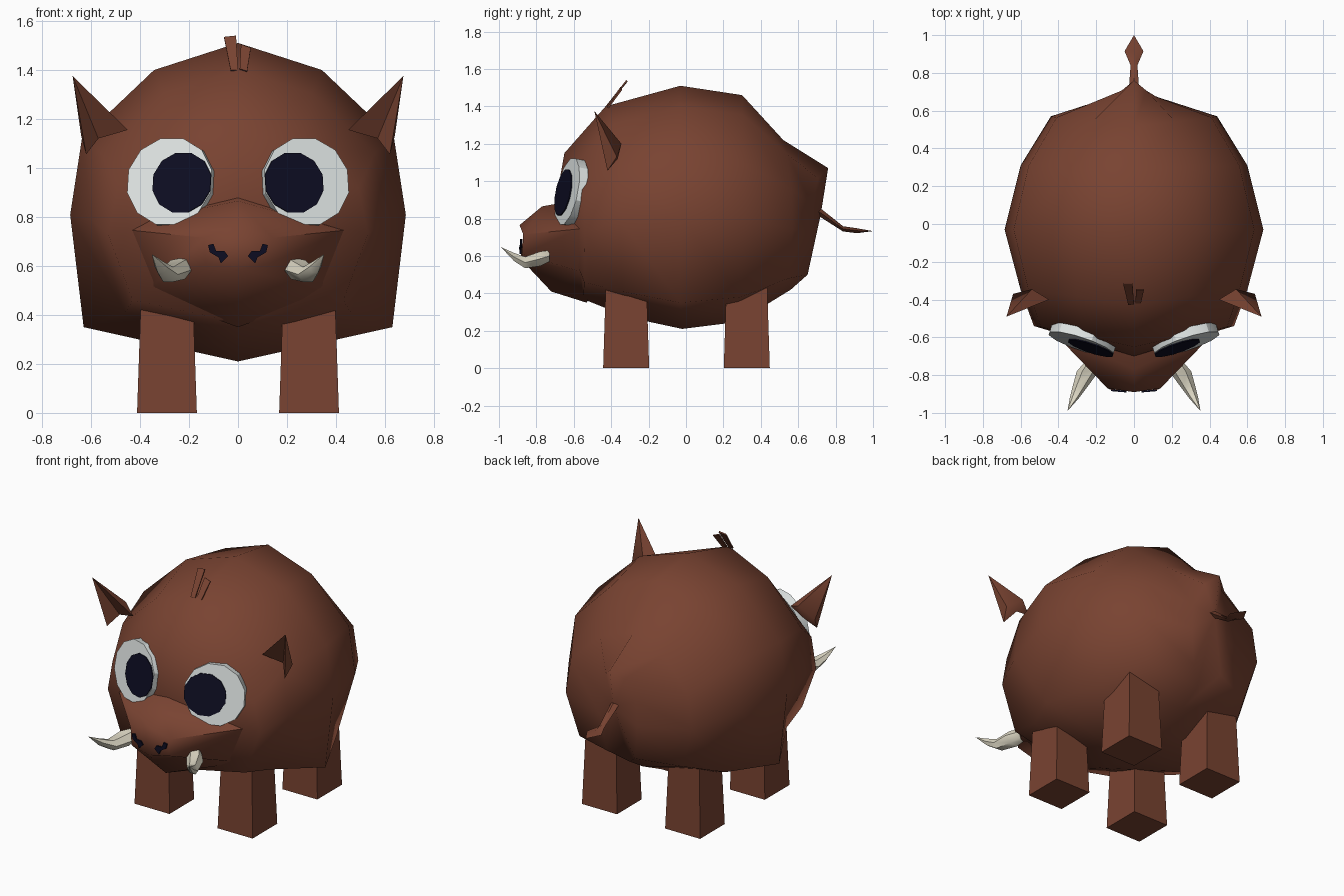
import bpy, bmesh, math
from mathutils import Vector

if "Cube" in bpy.data.objects:
    bpy.data.objects.remove(bpy.data.objects["Cube"])


def material(name, rgb):
    m = bpy.data.materials.new(name)
    m.diffuse_color = (*rgb, 1)
    m.use_nodes = True
    m.node_tree.nodes["Principled BSDF"].inputs["Base Color"].default_value = m.diffuse_color
    return m


BROWN = material("brown hide", (0.19, 0.056, 0.031))
WHITE = material("eye white", (0.74, 0.78, 0.77))
NAVY = material("dark navy", (0.004, 0.004, 0.016))
IVORY = material("ivory", (0.72, 0.68, 0.55))


def make(name, verts, faces, mat, angle=50):
    bm = bmesh.new()
    vs = [bm.verts.new(v) for v in verts]
    for f in faces:
        bm.faces.new([vs[i] for i in f])
    bmesh.ops.recalc_face_normals(bm, faces=bm.faces)
    me = bpy.data.meshes.new(name)
    bm.to_mesh(me)
    bm.free()
    me.materials.append(mat)
    ob = bpy.data.objects.new(name, me)
    bpy.context.collection.objects.link(ob)
    bpy.ops.object.select_all(action='DESELECT')
    bpy.context.view_layer.objects.active = ob
    ob.select_set(True)
    bpy.ops.object.shade_smooth_by_angle(angle=math.radians(angle))
    return ob


def loft(name, rings, mat, start=None, end=None, angle=50):
    """Skin equal rings; close each end with a fan to a point or one flat face."""
    n = len(rings[0])
    verts = [v for r in rings for v in r]
    faces = [(k * n + i, k * n + (i + 1) % n, (k + 1) * n + (i + 1) % n, (k + 1) * n + i)
             for k in range(len(rings) - 1) for i in range(n)]
    for base, tip in ((0, start), ((len(rings) - 1) * n, end)):
        if tip is None:
            faces.append([base + i for i in range(n)])
        else:
            verts.append(tip)
            faces += [(base + i, base + (i + 1) % n, len(verts) - 1) for i in range(n)]
    return make(name, verts, faces, mat, angle)


def mirrored_ring(half):
    """Half outline from top centre to bottom centre -> full ring."""
    return half + [(-x, y, z) for x, y, z in half[-2:0:-1]]


# Body: half width, side y, top (y, z), bottom (y, z), lower corner (x, z)
sections = [
    (0.53, -0.54, (-0.65, 1.15), (-0.55, 0.37), (0.43, 0.46)),
    (0.60, -0.35, (-0.43, 1.40), (-0.30, 0.27), (0.46, 0.41)),
    (0.685, -0.03, (-0.03, 1.51), (-0.02, 0.21), (0.63, 0.35)),
    (0.60, 0.31, (0.30, 1.46), (0.22, 0.24), (0.48, 0.38)),
    (0.44, 0.57, (0.52, 1.22), (0.43, 0.34), (0.36, 0.48)),
    (0.13, 0.67, (0.76, 1.07), (0.56, 0.42), (0.10, 0.50)),
]
rings = []
for w, sy, (ty, tz), (by, bz), (cx, cz) in sections:
    h = tz - bz
    pts = [(0, tz), (0.5 * w, bz + 0.915 * h), (0.93 * w, bz + 0.70 * h),
           (w, bz + 0.46 * h), (cx, cz), (0, bz)]
    half = []
    for x, z in pts:
        mid = by + (ty - by) * (z - bz) / h
        half.append((x, mid + (sy - mid) * x / w, z))
    rings.append(mirrored_ring(half))
loft("body", rings, BROWN, (0, -0.70, 0.87), (0, 0.72, 0.82), 70)

# Snout
snout = [
    [(0, -0.66, 0.885), (0.47, -0.53, 0.77), (0.39, -0.48, 0.49), (0, -0.53, 0.35)],
    [(0, -0.77, 0.865), (0.43, -0.57, 0.745), (0.35, -0.56, 0.515), (0, -0.72, 0.41)],
    [(0, -0.89, 0.765), (0.14, -0.87, 0.715), (0.13, -0.875, 0.61), (0, -0.885, 0.585)],
]
loft("snout", [mirrored_ring(r) for r in snout], BROWN, angle=60)


def plate(name, outline, back, mat):
    a = [Vector(p) for p in outline]
    loft(name, [a, [p + Vector(back) for p in a]], mat, angle=30)


def disc(name, centre, normal, radius, depth, mat):
    q = Vector(normal).to_track_quat('Z', 'Y')
    out = [Vector(centre) + q @ Vector((radius * math.cos(t), radius * math.sin(t), 0))
           for t in (math.tau * (i + 0.5) / 12 for i in range(12))]
    plate(name, out, -Vector(normal).normalized() * depth, mat)


def tube(name, path, mat, sides=6):
    """Path of (x, y, z, x radius, z radius); the last point is the tip."""
    rs = [[(x + rx * math.cos(math.tau * i / sides), y, z + rz * math.sin(math.tau * i / sides))
           for i in range(sides)] for x, y, z, rx, rz in path[:-1]]
    return loft(name, rs, mat, end=path[-1][:3])


for s, side in ((-1, "left"), (1, "right")):
    # Eyes
    n = (s * 0.33, -1, 0.2)
    disc(f"eye_{side}", (s * 0.28, -0.635, 0.945), n, 0.185, 0.05, WHITE)
    disc(f"pupil_{side}", (s * 0.23, -0.659, 0.94), n, 0.128, 0.009, NAVY)

    # Nostrils
    shape = [(0.04, 0.64), (0.07, 0.61), (0.08, 0.635), (0.115, 0.655),
             (0.122, 0.685), (0.10, 0.69), (0.09, 0.66), (0.055, 0.66)]
    half = len(shape) // 2
    for k in range(half - 1):
        quad = [shape[k], shape[k + 1], shape[-2 - k], shape[-1 - k]]
        plate(f"nostril_{side}_{k}", [(s * x, -0.892 + 0.09 * max(0, x - 0.04), z) for x, z in quad],
              (0, 0.009, 0), NAVY)

    # Ears: folded cones, hollow toward the front
    ear = [(0.675, -0.49, 1.375), (0.45, -0.40, 1.155), (0.57, -0.365, 1.12),
           (0.62, -0.42, 1.055), (0.64, -0.37, 1.13), (0.54, -0.345, 1.20)]
    make(f"ear_{side}", [(s * x, y, z) for x, y, z in ear],
         [(0, 1, 2), (0, 2, 3), (0, 3, 4), (0, 4, 5), (0, 5, 1), (1, 5, 2), (2, 5, 4), (2, 4, 3)],
         BROWN)

    # Tusks
    tube(f"tusk_{side}", [(s * 0.22, -0.73, 0.60, 0.04, 0.035), (s * 0.245, -0.78, 0.585, 0.058, 0.045),
                          (s * 0.285, -0.86, 0.565, 0.04, 0.035), (s * 0.315, -0.92, 0.595, 0.025, 0.025),
                          (s * 0.352, -0.99, 0.648, 0, 0)], IVORY)

    # Legs: slightly tapered blocks
    for end, yc in (("front", -0.32), ("back", 0.325)):
        rs = [[(s * (0.29 + dx * rx), yc + dy * ry, z) for dx, dy in ((-1, -1), (1, -1), (1, 1), (-1, 1))]
              for z, rx, ry in ((0, 0.122, 0.123), (0.47, 0.106, 0.108))]
        loft(f"{end}_leg_{side}", rs, BROWN)

# Hair tuft: two thin blades leaning back
for i, blade in enumerate((
        [(-0.03, -0.43, 1.40), (0.0, -0.43, 1.40), (-0.008, -0.32, 1.54), (-0.057, -0.32, 1.535)],
        [(0.007, -0.42, 1.405), (0.037, -0.42, 1.395), (0.052, -0.35, 1.49), (0.012, -0.35, 1.505)])):
    plate(f"hair_tuft_{i}", blade, (0, 0.007, -0.004), BROWN)

# Tail with a diamond tuft
tube("tail", [(0, 0.70, 0.845, 0.028, 0.025), (0, 0.84, 0.745, 0.018, 0.014),
              (0, 0.915, 0.735, 0.05, 0.013), (0, 1.0, 0.733, 0, 0)], BROWN, 4)
